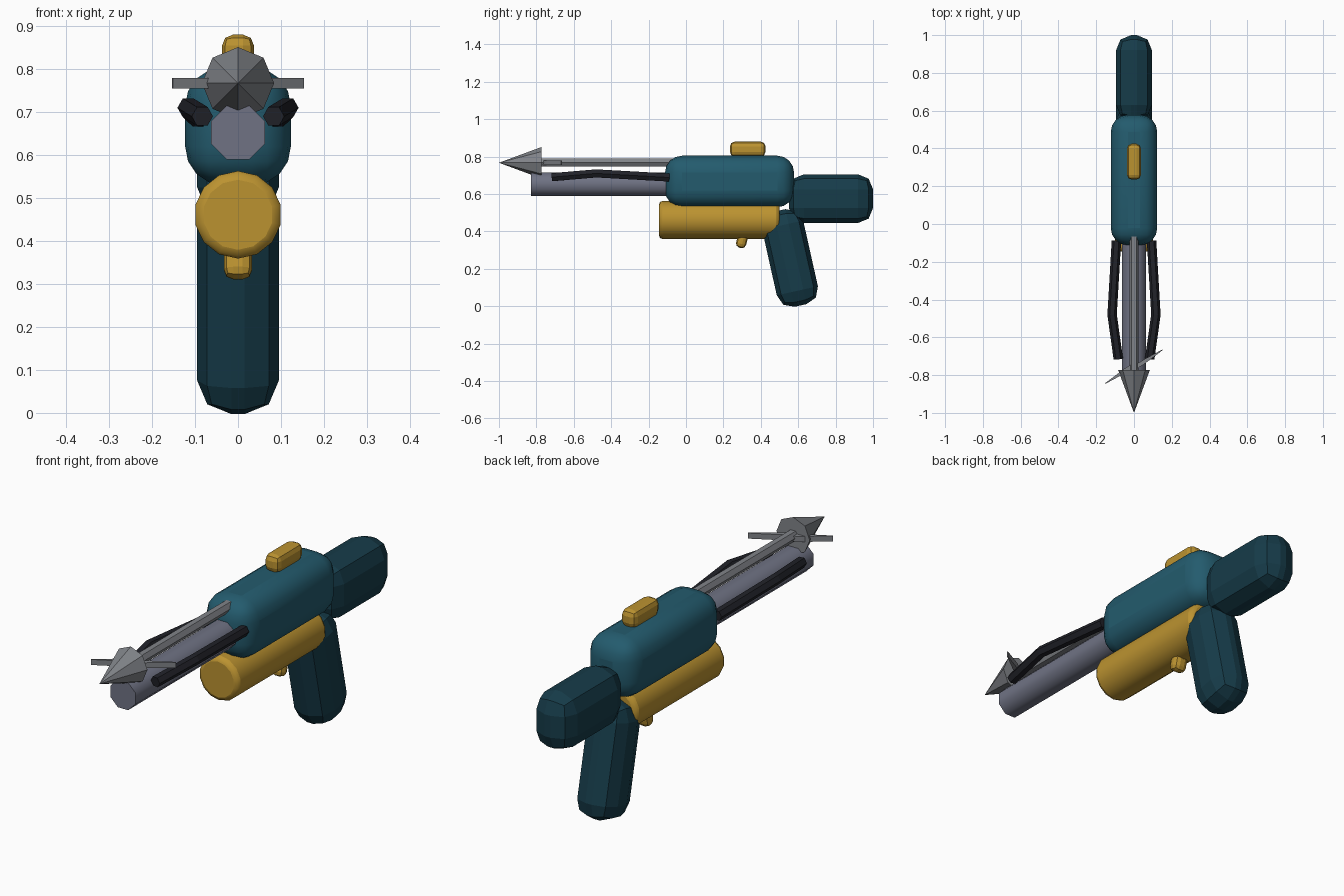
import bpy, bmesh, math
from mathutils import Matrix

if "Cube" in bpy.data.objects:
    bpy.data.objects.remove(bpy.data.objects["Cube"])

def mat(name, rgb):
    m = bpy.data.materials.new(name)
    m.diffuse_color = (*rgb, 1)
    m.use_nodes = True
    m.node_tree.nodes["Principled BSDF"].inputs["Base Color"].default_value = m.diffuse_color
    return m

TEAL = mat("teal", (0.017, 0.105, 0.155))
DARK_TEAL = mat("dark_teal", (0.008, 0.045, 0.068))
GOLD = mat("gold", (0.50, 0.29, 0.03))
STEEL = mat("steel", (0.16, 0.17, 0.23))
GREY = mat("grey", (0.22, 0.23, 0.25))
BLACK = mat("black", (0.015, 0.016, 0.022))

def add(name, bm, material, loc=(0, 0, 0), tilt=0, bevel=0, segments=2, smooth=False):
    bmesh.ops.recalc_face_normals(bm, faces=bm.faces)
    me = bpy.data.meshes.new(name)
    bm.to_mesh(me)
    bm.free()
    ob = bpy.data.objects.new(name, me)
    bpy.context.collection.objects.link(ob)
    me.materials.append(material)
    ob.location = loc
    ob.rotation_euler.x = tilt
    if bevel:
        b = ob.modifiers.new("bevel", 'BEVEL')
        b.width, b.segments, b.limit_method = bevel, segments, 'ANGLE'
        b.angle_limit = math.radians(50)
    if smooth:
        bpy.ops.object.select_all(action='DESELECT')
        ob.select_set(True)
        bpy.context.view_layer.objects.active = ob
        bpy.ops.object.shade_smooth_by_angle(angle=math.radians(46))
    return ob

def box(name, size, loc, material, **kw):
    bm = bmesh.new()
    bmesh.ops.create_cube(bm, size=1)
    bmesh.ops.scale(bm, vec=size, verts=bm.verts)
    return add(name, bm, material, loc, **kw)

def rod(name, sides, r_front, r_back, y0, y1, z, material, spin=0, **kw):
    """Cylinder or cone lying along y, from y0 (front) to y1 (back)."""
    bm = bmesh.new()
    m = Matrix.Rotation(math.pi / 2, 4, 'X') @ Matrix.Rotation(spin, 4, 'Z')
    bmesh.ops.create_cone(bm, cap_ends=True, segments=sides, radius1=r_back,
                          radius2=r_front, depth=y1 - y0, matrix=m)
    return add(name, bm, material, (0, (y0 + y1) / 2, z), **kw)

# Body, stock and grip
box("body", (0.246, 0.69, 0.275), (0, 0.233, 0.667), TEAL, bevel=0.09, segments=4, smooth=True)
box("stock", (0.19, 0.45, 0.26), (0, 0.775, 0.575), DARK_TEAL, bevel=0.08)
box("grip", (0.19, 0.225, 0.52), (0, 0.556, 0.258), DARK_TEAL, tilt=0.22, bevel=0.08)

# Gas tank, trigger and top sight
rod("tank", 14, 0.102, 0.102, -0.145, 0.50, 0.461, GOLD, bevel=0.02, smooth=True)
box("trigger", (0.066, 0.055, 0.13), (0, 0.305, 0.375), GOLD, tilt=-0.25, bevel=0.022)
box("sight", (0.074, 0.19, 0.08), (0, 0.33, 0.84), GOLD, bevel=0.025)

# Barrel, harpoon shaft and tip
rod("barrel", 8, 0.068, 0.068, -0.83, -0.04, 0.652, STEEL, spin=math.pi / 8, smooth=True)
rod("harpoon_shaft", 6, 0.025, 0.025, -0.78, -0.05, 0.769, GREY, spin=math.pi / 6)
rod("harpoon_tip", 8, 0, 0.084, -1.0, -0.773, 0.767, GREY)

# Barbs: one wedge, turned half round for the other side
for side, turn in (("right", 0), ("left", math.pi)):
    bm = bmesh.new()
    wedge = ((0.0, -0.02), (0.05, 0.01), (0.153, 0.088), (0.151, 0.091), (0.06, 0.042), (0.0, 0.005))
    face = bm.faces.new([bm.verts.new((x, y, -0.0125)) for x, y in wedge])
    top = bmesh.ops.extrude_face_region(bm, geom=[face])["geom"]
    bmesh.ops.translate(bm, vec=(0, 0, 0.025),
                        verts=[v for v in top if isinstance(v, bmesh.types.BMVert)])
    ob = add("barb_" + side, bm, GREY, (0, -0.755, 0.767))
    ob.rotation_euler.z = turn

# Rubber bands along both sides of the barrel
for side, s in (("right", 1), ("left", -1)):
    cu = bpy.data.curves.new("band_" + side, 'CURVE')
    cu.dimensions = '3D'
    cu.bevel_depth, cu.bevel_resolution, cu.use_fill_caps = 0.025, 1, True
    sp = cu.splines.new('POLY')
    sp.points.add(2)
    for p, (x, y, z) in zip(sp.points, ((0.093, -0.09, 0.688), (0.116, -0.48, 0.71), (0.083, -0.715, 0.69))):
        p.co = (s * x, y, z, 1)
    sp.use_smooth = False
    cu.materials.append(BLACK)
    ob = bpy.data.objects.new("band_" + side, cu)
    bpy.context.collection.objects.link(ob)
